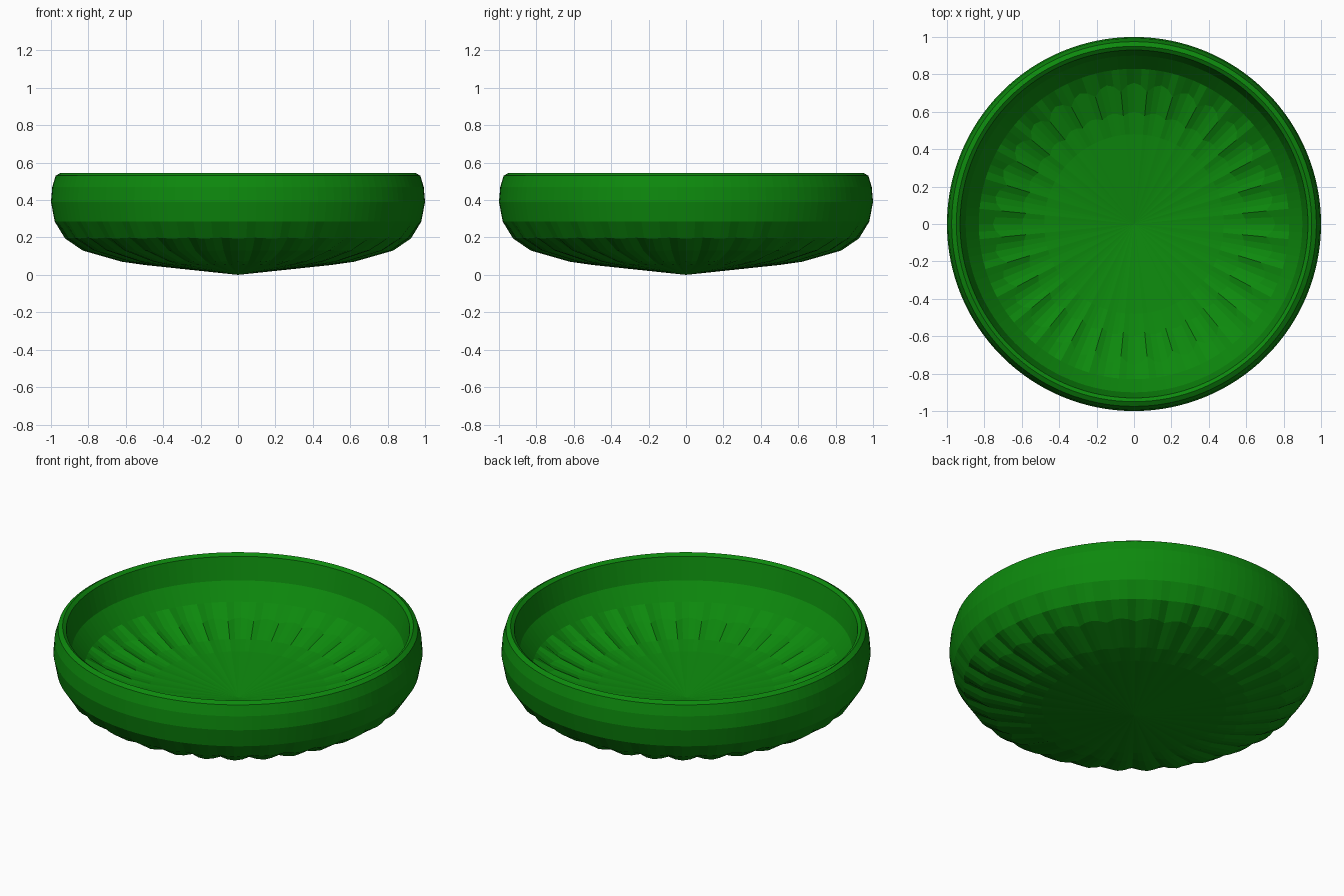
import bpy, bmesh, math

if "Cube" in bpy.data.objects:
    bpy.data.objects.remove(bpy.data.objects["Cube"])

FLUTES, SUB = 32, 4
SEGMENTS = FLUTES * SUB

# Wall profile: radius, height, flute depth, flute lift; outside going up, inside going down
PROFILE = [
    (0.50, 0.053, 0.0, 0.002), (0.62, 0.07, 0.02, 0.006), (0.83, 0.13, 0.04, 0.002),
    (0.925, 0.195, 0.01, 0.004), (0.98, 0.285, 0.0, 0.0), (1.0, 0.39, 0.0, 0.0),
    (0.993, 0.47, 0.0, 0.0), (0.975, 0.53, 0.0, 0.0), (0.95, 0.545, 0.0, 0.0),
    (0.93, 0.53, 0.0, 0.0), (0.90, 0.40, 0.0, 0.0), (0.83, 0.305, 0.0, 0.0),
    (0.755, 0.245, 0.045, 0.002), (0.60, 0.19, 0.02, 0.006), (0.48, 0.17, 0.0, 0.002),
]


# Fluted ring: rounded lobes meeting at inward cusps
def ring(bm, radius, height, depth, lift):
    verts = []
    for i in range(SEGMENTS):
        a = 2 * math.pi * i / SEGMENTS
        dip = 1 - abs(math.cos(a * FLUTES / 2))
        r = radius - depth * dip
        z = height + lift * dip
        verts.append(bm.verts.new((r * math.cos(a), r * math.sin(a), z)))
    return verts


bm = bmesh.new()
rings = [ring(bm, *p) for p in PROFILE]
for low, high in zip(rings, rings[1:]):
    for i in range(SEGMENTS):
        j = (i + 1) % SEGMENTS
        bm.faces.new((low[i], low[j], high[j], high[i]))

# Shallow cone floors under and inside the bowl
for edge, z in ((rings[0], 0.0), (rings[-1], 0.12)):
    tip = bm.verts.new((0, 0, z))
    for i in range(SEGMENTS):
        bm.faces.new((edge[i], edge[(i + 1) % SEGMENTS], tip))
bmesh.ops.recalc_face_normals(bm, faces=bm.faces)

mesh = bpy.data.meshes.new("fluted_bowl")
bm.to_mesh(mesh)
bm.free()
bowl = bpy.data.objects.new("fluted_bowl", mesh)
bpy.context.collection.objects.link(bowl)

# Green finish
green = bpy.data.materials.new("green")
green.diffuse_color = (0.004, 0.25, 0.004, 1)
green.use_nodes = True
green.node_tree.nodes["Principled BSDF"].inputs["Base Color"].default_value = green.diffuse_color
mesh.materials.append(green)
